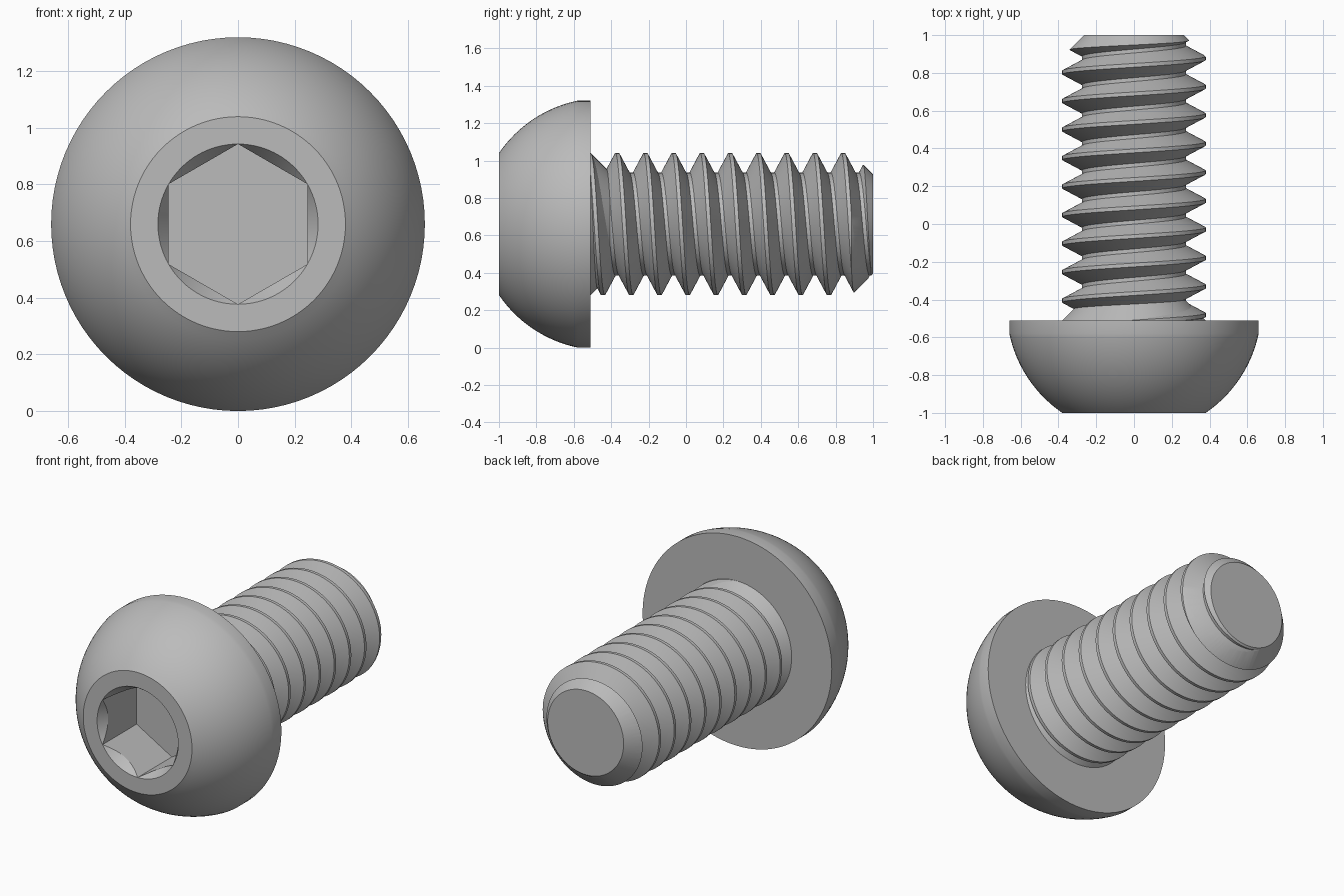
import bpy, bmesh
from math import sin, cos, pi, sqrt, radians

if "Cube" in bpy.data.objects:
    bpy.data.objects.remove(bpy.data.objects["Cube"])

AXIS_Z = 0.66
SEGMENTS = 96
PITCH, CREST, ROOT = 0.151, 0.38, 0.275

steel = bpy.data.materials.new("grey steel")
steel.use_nodes = True
colour = (0.5, 0.5, 0.5, 1)
steel.diffuse_color = colour
steel.node_tree.nodes["Principled BSDF"].inputs["Base Color"].default_value = colour


def around(angle, radius, y):
    """Point at an angle from the top around the screw's axis."""
    return (radius * sin(angle), y, AXIS_Z + radius * cos(angle))


def finish(name, bm):
    bmesh.ops.recalc_face_normals(bm, faces=bm.faces)
    mesh = bpy.data.meshes.new(name)
    bm.to_mesh(mesh)
    bm.free()
    mesh.materials.append(steel)
    obj = bpy.data.objects.new(name, mesh)
    bpy.context.collection.objects.link(obj)
    return obj


def lathe(name, profile, sides=SEGMENTS):
    """Closed solid turned from (y, radius) pairs."""
    bm = bmesh.new()
    rings = [[bm.verts.new(around(2 * pi * i / sides, r, y)) for i in range(sides)]
             for y, r in profile]
    for a, b in zip(rings, rings[1:]):
        for i in range(sides):
            j = (i + 1) % sides
            bm.faces.new((a[i], a[j], b[j], b[i]))
    bm.faces.new(rings[0])
    bm.faces.new(rings[-1])
    return finish(name, bm)


def select_only(obj):
    bpy.ops.object.select_all(action='DESELECT')
    obj.select_set(True)
    bpy.context.view_layer.objects.active = obj


def boolean(obj, cutter, operation):
    cutter.hide_render = True
    mod = obj.modifiers.new("cut", 'BOOLEAN')
    mod.operation, mod.object, mod.solver = operation, cutter, 'EXACT'
    select_only(obj)
    bpy.ops.object.modifier_apply(modifier=mod.name)
    bpy.data.objects.remove(cutter)


# Domed head with a short cylindrical rim
dome_centre, dome_radius, steps = -0.443, 0.674, 20
profile = []
for s in range(steps + 1):
    y = -1 + 0.42 * s / steps
    profile.append((y, sqrt(dome_radius ** 2 - (y - dome_centre) ** 2)))
profile.append((-0.51, profile[-1][1]))
head = lathe("head", profile)

# Hexagonal socket with a conical lead-in
boolean(head, lathe("hex_cutter", [(-1.1, 0.283), (-0.66, 0.283)], 6), 'DIFFERENCE')
boolean(head, lathe("lead_in_cutter", [(-1.02, 0.2965), (-0.9, 0.215)]), 'DIFFERENCE')

# Helical thread, one column of profile points per angle
bm = bmesh.new()
shape = [(-0.01, CREST), (0.01, CREST), (PITCH / 2 - 0.01, ROOT), (PITCH / 2 + 0.01, ROOT)]
columns = []
for i in range(SEGMENTS):
    turn = i / SEGMENTS
    columns.append([bm.verts.new(around(2 * pi * turn, r, 0.84 + PITCH * (turn + k) + dy))
                    for k in range(-12, 4) for dy, r in shape])
for i, a in enumerate(columns):
    # the last column joins the first one a full turn further on
    b = columns[i + 1] if i + 1 < SEGMENTS else columns[0][len(shape):]
    for m in range(min(len(a), len(b)) - 1):
        bm.faces.new((a[m], a[m + 1], b[m + 1], b[m]))
for y, side in ((-0.53, -1), (1.05, 1)):
    bmesh.ops.bisect_plane(bm, geom=bm.verts[:] + bm.edges[:] + bm.faces[:],
                           plane_co=(0, y, 0), plane_no=(0, side, 0), clear_outer=True)
bmesh.ops.holes_fill(bm, edges=[e for e in bm.edges if e.is_boundary], sides=0)
shank = finish("threaded_shank", bm)

# Flat, chamfered tip
boolean(shank, lathe("tip_cutter", [(-0.6, 0.5), (0.765, 0.5), (1, 0.265)]), 'INTERSECT')

# Tapered collar where the thread runs out under the head
collar = lathe("collar", [(-0.52, 0.38), (-0.51, 0.38), (-0.4, 0.27)])

for part in (head, shank, collar):
    select_only(part)
    bpy.ops.object.shade_smooth_by_angle(angle=radians(25))
